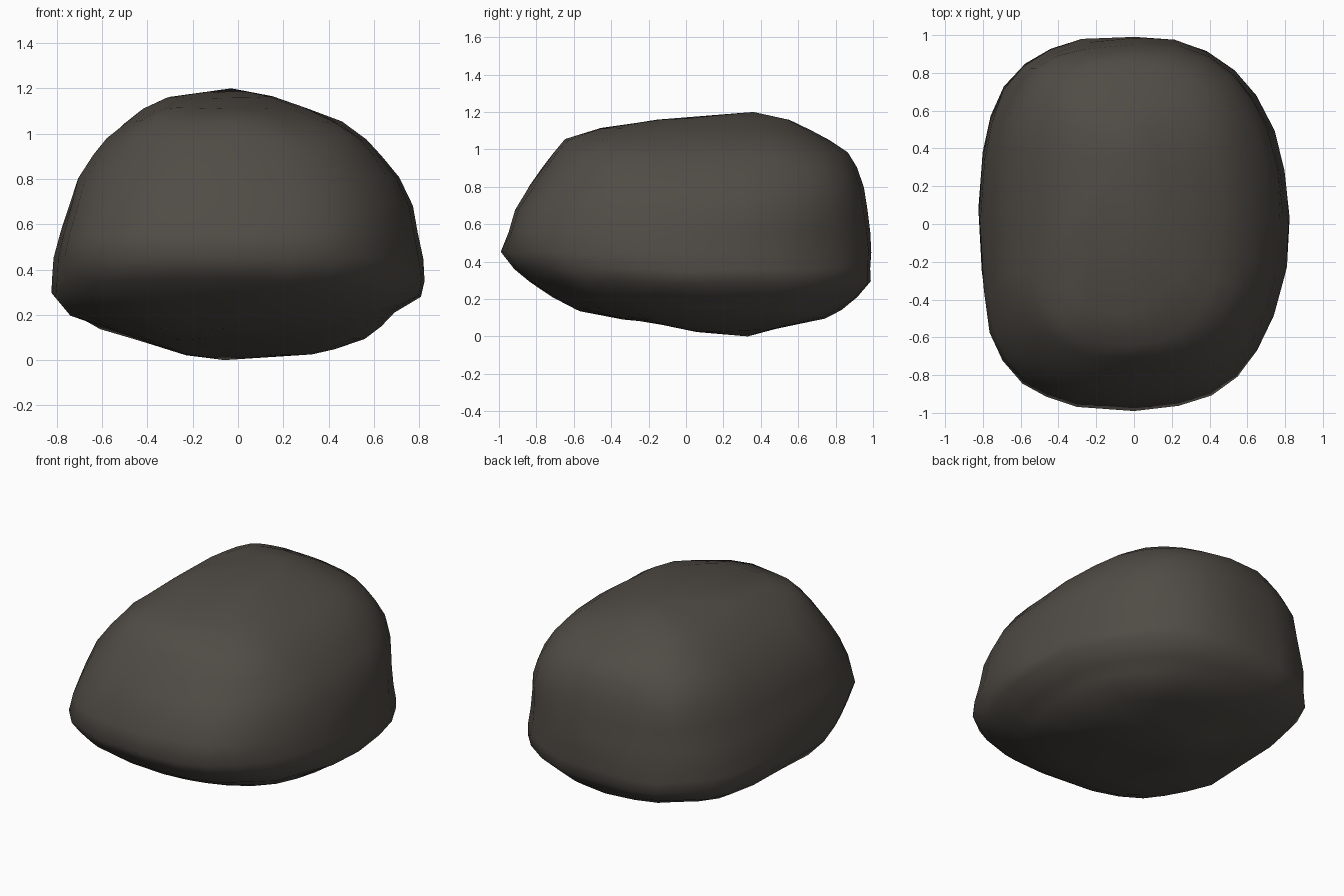
import bpy
import bmesh
from math import sin, cos, pi, copysign
from mathutils import Vector, noise

cube = bpy.data.objects.get("Cube")
if cube:
    bpy.data.objects.remove(cube)

SIDES = 28
# Level outlines of the boulder: height, left x, right x, front y, back y
LEVELS = [
    (0.03, -0.23, 0.33, 0.04, 0.48),
    (0.06, -0.34, 0.44, -0.14, 0.62),
    (0.10, -0.46, 0.56, -0.38, 0.75),
    (0.15, -0.62, 0.63, -0.58, 0.83),
    (0.21, -0.75, 0.69, -0.71, 0.91),
    (0.29, -0.82, 0.81, -0.83, 0.99),
    (0.36, -0.82, 0.82, -0.91, 0.99),
    (0.45, -0.82, 0.81, -0.99, 0.99),
    (0.56, -0.79, 0.79, -0.96, 0.98),
    (0.68, -0.75, 0.77, -0.92, 0.97),
    (0.80, -0.71, 0.71, -0.84, 0.95),
    (0.90, -0.64, 0.64, -0.77, 0.91),
    (0.98, -0.58, 0.57, -0.71, 0.86),
    (1.05, -0.50, 0.46, -0.64, 0.77),
    (1.11, -0.42, 0.30, -0.47, 0.67),
    (1.16, -0.31, 0.15, -0.15, 0.55),
]
# Roundness of each corner (right side, back side) at the foot and the crown
CORNERS = {
    (True, True): (0.92, 0.78),
    (False, True): (0.78, 0.60),
    (False, False): (0.72, 0.60),
    (True, False): (0.84, 0.80),
}


def outline(angle, z):
    """Point on a unit outline with differently rounded corners."""
    c, s = cos(angle), sin(angle)
    foot, crown = CORNERS[c > 0, s > 0]
    power = foot + (crown - foot) * z / 1.2
    return copysign(abs(c) ** power, c), copysign(abs(s) ** power, s)


def roughen(co):
    """Shifts a point slightly for a weathered surface."""
    return co + noise.noise_vector(co * 3.3) * 0.022


stone = bpy.data.materials.new("Dark stone")
stone.use_nodes = True
colour = (0.08, 0.071, 0.06, 1)
stone.diffuse_color = colour
shader = stone.node_tree.nodes["Principled BSDF"]
shader.inputs["Base Color"].default_value = colour
shader.inputs["Roughness"].default_value = 0.9

# Boulder lofted through the outlines, with a low point and a peak
bm = bmesh.new()
rings = []
for z, left, right, front, back in LEVELS:
    ring = []
    for i in range(SIDES):
        u, v = outline(2 * pi * i / SIDES, z)
        x = (left + right) / 2 + (right - left) / 2 * u
        y = (front + back) / 2 + (back - front) / 2 * v
        ring.append(bm.verts.new(roughen(Vector((x, y, z)))))
    rings.append(ring)

bottom = bm.verts.new((-0.06, 0.33, 0))
peak = bm.verts.new((-0.03, 0.36, 1.2))
for i in range(SIDES):
    j = (i + 1) % SIDES
    bm.faces.new((bottom, rings[0][j], rings[0][i]))
    bm.faces.new((peak, rings[-1][i], rings[-1][j]))
    for low, high in zip(rings, rings[1:]):
        bm.faces.new((low[i], low[j], high[j], high[i]))
bmesh.ops.recalc_face_normals(bm, faces=bm.faces)
for face in bm.faces:
    face.smooth = True

mesh = bpy.data.meshes.new("boulder")
bm.to_mesh(mesh)
bm.free()
mesh.materials.append(stone)
boulder = bpy.data.objects.new("boulder", mesh)
bpy.context.collection.objects.link(boulder)
